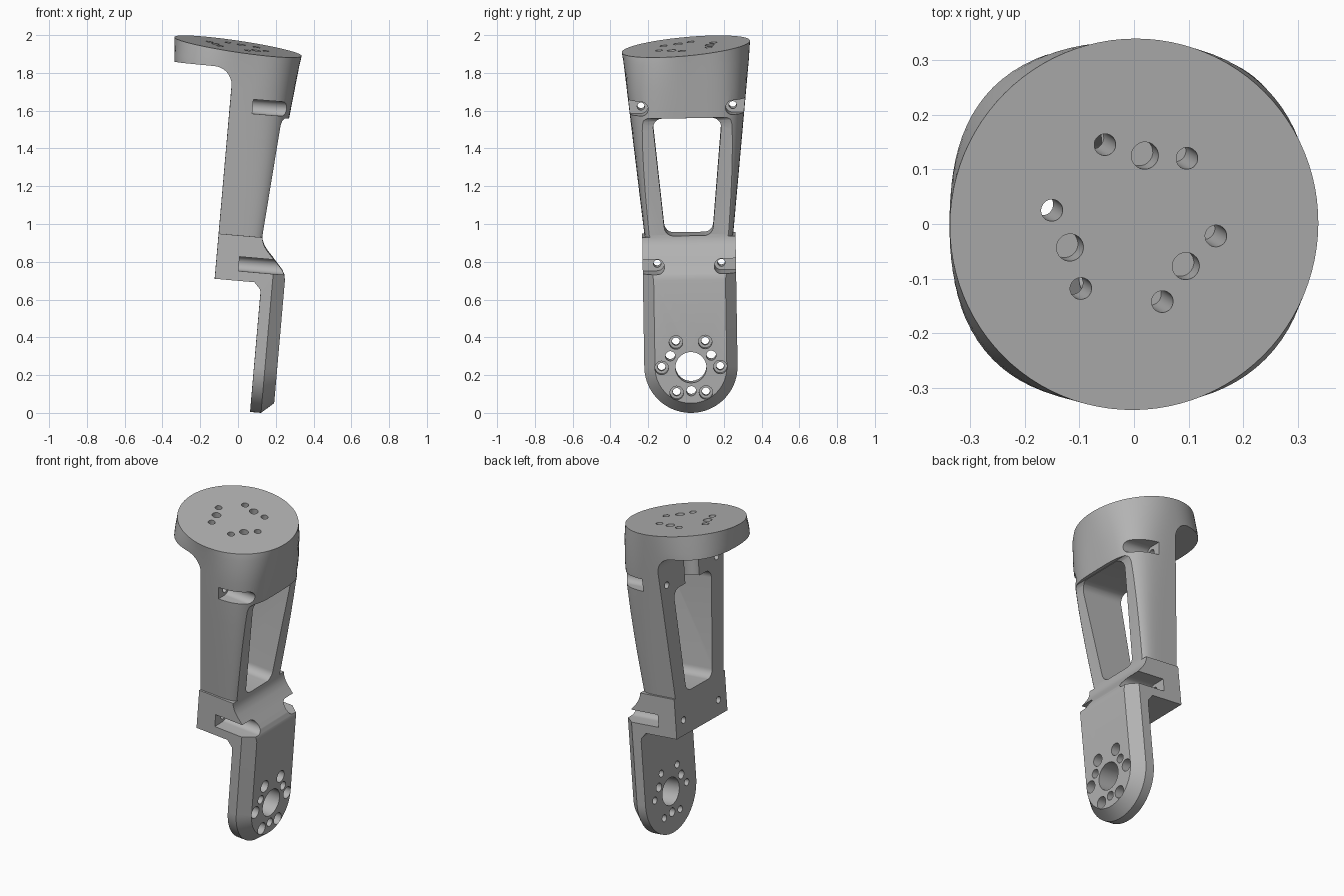
import bpy, bmesh
from math import sin, cos, pi, radians
from mathutils import Matrix, Vector

if "Cube" in bpy.data.objects:
    bpy.data.objects.remove(bpy.data.objects["Cube"])

# Leaning frame of the arm: local z runs along the arm, local x out of its front face
FRAME = (Matrix.Translation((-0.17, 0.03, 0)) @ Matrix.Rotation(radians(0.9), 4, 'X')
         @ Matrix.Rotation(radians(5), 4, 'Y'))
BACK, UNDER = -0.016, 1.843
FOOT_Z, FOOT_R = 0.277, 0.247


def loft(name, rings):
    """Closed solid through rings that have equal point counts."""
    bm = bmesh.new()
    loops = [[bm.verts.new(p) for p in ring] for ring in rings]
    for a, b in zip(loops, loops[1:]):
        for i in range(len(a)):
            j = (i + 1) % len(a)
            bm.faces.new((a[i], a[j], b[j], b[i]))
    bm.faces.new(loops[0])
    bm.faces.new(loops[-1])
    bmesh.ops.recalc_face_normals(bm, faces=bm.faces)
    mesh = bpy.data.meshes.new(name)
    bm.to_mesh(mesh)
    bm.free()
    obj = bpy.data.objects.new(name, mesh)
    bpy.context.scene.collection.objects.link(obj)
    return obj


def prism_x(name, outline, x0, x1):
    return loft(name, [[(x, y, z) for y, z in outline] for x in (x0, x1)])


def rod(name, start, end, r, n=32):
    start, end = Vector(start), Vector(end)
    turn = (end - start).to_track_quat('Z', 'Y')
    circle = [turn @ Vector((r * cos(2 * pi * i / n), r * sin(2 * pi * i / n), 0)) for i in range(n)]
    return loft(name, [[p + c for c in circle] for p in (start, end)])


def combine(obj, other, operation):
    """Apply a boolean and remove the helper."""
    other.hide_render = True
    mod = obj.modifiers.new("combine", 'BOOLEAN')
    mod.operation, mod.solver, mod.object = operation, 'EXACT', other
    bpy.context.view_layer.update()
    graph = bpy.context.evaluated_depsgraph_get()
    mesh = bpy.data.meshes.new_from_object(obj.evaluated_get(graph))
    obj.modifiers.clear()
    obj.data = mesh
    bpy.data.objects.remove(other)


def cut(obj, tool):
    combine(obj, tool, 'DIFFERENCE')


def arc(cx, cy, r, a0, a1, n):
    return [(cx + r * cos(radians(a0 + (a1 - a0) * i / n)),
             cy + r * sin(radians(a0 + (a1 - a0) * i / n))) for i in range(n + 1)]


# Tapering body: round at the slanted top, squarer towards the bottom
def body_ring(z, n=96):
    drop = 1.952 - z
    power, size = 2 + 5 * drop, 0.34 - 0.106 * drop
    ring = []
    for i in range(n):
        c, s = cos(2 * pi * i / n), sin(2 * pi * i / n)
        r = size / (abs(c) ** power + abs(s) ** power) ** (1 / power)
        ring.append((r * c, r * s, z))
    return ring


rings = [body_ring(0.76 + 0.14 * k) for k in range(9)]
rings.append([(x, y, z - 0.06 * x + 0.075 * y) for x, y, z in body_ring(1.952)])
arm = loft("arm_link", rings)


# Foot plate with a rounded end and chamfered front rim
def foot_ring(x, r):
    outline = arc(0, FOOT_Z, r, 180, 360, 40) + [(r, 0.96), (-r, 0.96)]
    return [(x, y, z) for y, z in outline]


foot = loft("foot_plate", [foot_ring(-0.3, FOOT_R), foot_ring(0.29, FOOT_R), foot_ring(0.355, 0.19)])
combine(arm, foot, 'UNION')

# Side silhouette: flat back, filleted overhang, front recess, saddle and stepped foot
side = [(BACK, 0.72)] + arc(BACK - 0.1, UNDER - 0.1, 0.1, 0, 90, 10)
side += [(-0.6, UNDER), (-0.6, 2.2), (0.6, 2.2), (0.6, 1.6), (0.28, 1.597), (0.268, 1.585),
         (0.261, 1.56), (0.258, 1.528), (0.216, 0.972), (0.218, 0.945), (0.23, 0.915),
         (0.248, 0.89), (0.318, 0.815), (0.337, 0.793), (0.35, 0.768), (0.355, 0.74), (0.4, 0.7),
         (0.4, -0.1), (0.232, -0.1), (0.232, 0.665), (0.228, 0.685), (0.195, 0.72)]
combine(arm, loft("silhouette", [[(x, y, z) for x, z in side] for y in (-0.7, 0.7)]), 'INTERSECT')

# Trapezoid window with rounded corners
r = 0.05
window = (arc(0.13 - r, 0.965 + r, r, -90, -4, 8) + arc(0.18 - r, 1.595 - r, r, -4, 90, 8)
          + arc(r - 0.18, 1.595 - r, r, 90, 184, 8) + arc(r - 0.13, 0.965 + r, r, 184, 270, 8))
cut(arm, prism_x("window", window, -0.6, 0.6))
# Rounded channel above the window at the back
cut(arm, rod("channel", (0, 0, 1.5), (0, 0, 1.8), 0.07))

# Side slots with screw holes through the back
for s in (-1, 1):
    for y, z in ((0.243, 1.647), (0.17, 0.81)):
        slot = [(s * py, pz) for py, pz in arc(y, z, 0.038, 90, 270, 16)
                + [(0.6, z - 0.038), (0.6, z + 0.038)]]
        cut(arm, prism_x("slot", slot, 0.105, 0.6))
        cut(arm, rod("screw_hole", (-0.1, s * y, z), (0.2, s * y, z), 0.02, 20))

# Foot hub hole, six counterbored screw holes and three pin holes
cut(arm, rod("hub_hole", (0.1, 0, FOOT_Z), (0.5, 0, FOOT_Z), 0.082, 48))


def foot_hole(angle, dist, x0, radius):
    y, z = dist * cos(radians(angle)), FOOT_Z + dist * sin(radians(angle))
    cut(arm, rod("foot_hole", (x0, y, z), (0.5, y, z), radius, 24))


for k in range(6):
    foot_hole(60 * k, 0.155, 0.1, 0.021)
    foot_hole(60 * k, 0.155, 0.29, 0.036)
for k in range(3):
    foot_hole(30 + 120 * k, 0.125, 0.1, 0.026)

# Holes in the slanted top: six through screws and three blind pins
to_local = FRAME.inverted()
normal = Vector((0.06, -0.075, 1)).normalized()
screws = [(-0.053, 0.145), (0.097, 0.12), (-0.15, 0.025), (-0.097, -0.118), (0.052, -0.142), (0.15, -0.022)]
pins = [(0.02, 0.125), (-0.117, -0.043), (0.095, -0.077)]
for spots, radius, depth in ((screws, 0.02, 0.15), (pins, 0.025, 0.07)):
    for x, y in spots:
        p = to_local @ Vector((x, y, 1.945 - 0.147 * x + 0.09 * y))
        cut(arm, rod("top_hole", p + normal * 0.05, p - normal * depth, radius, 24))

# Stand the arm in its leaning pose on the floor
arm.data.transform(FRAME)
low = min(v.co.z for v in arm.data.vertices)
arm.data.transform(Matrix.Translation((0, 0, -low)))

# Plain grey finish
grey = bpy.data.materials.new("plain_grey")
grey.use_nodes = True
colour = (0.45, 0.45, 0.45, 1)
grey.diffuse_color = colour
grey.node_tree.nodes["Principled BSDF"].inputs["Base Color"].default_value = colour
arm.data.materials.clear()
arm.data.materials.append(grey)
for f in arm.data.polygons:
    f.material_index = 0

bpy.ops.object.select_all(action='DESELECT')
arm.select_set(True)
bpy.context.view_layer.objects.active = arm
bpy.ops.object.shade_smooth_by_angle(angle=radians(30))
